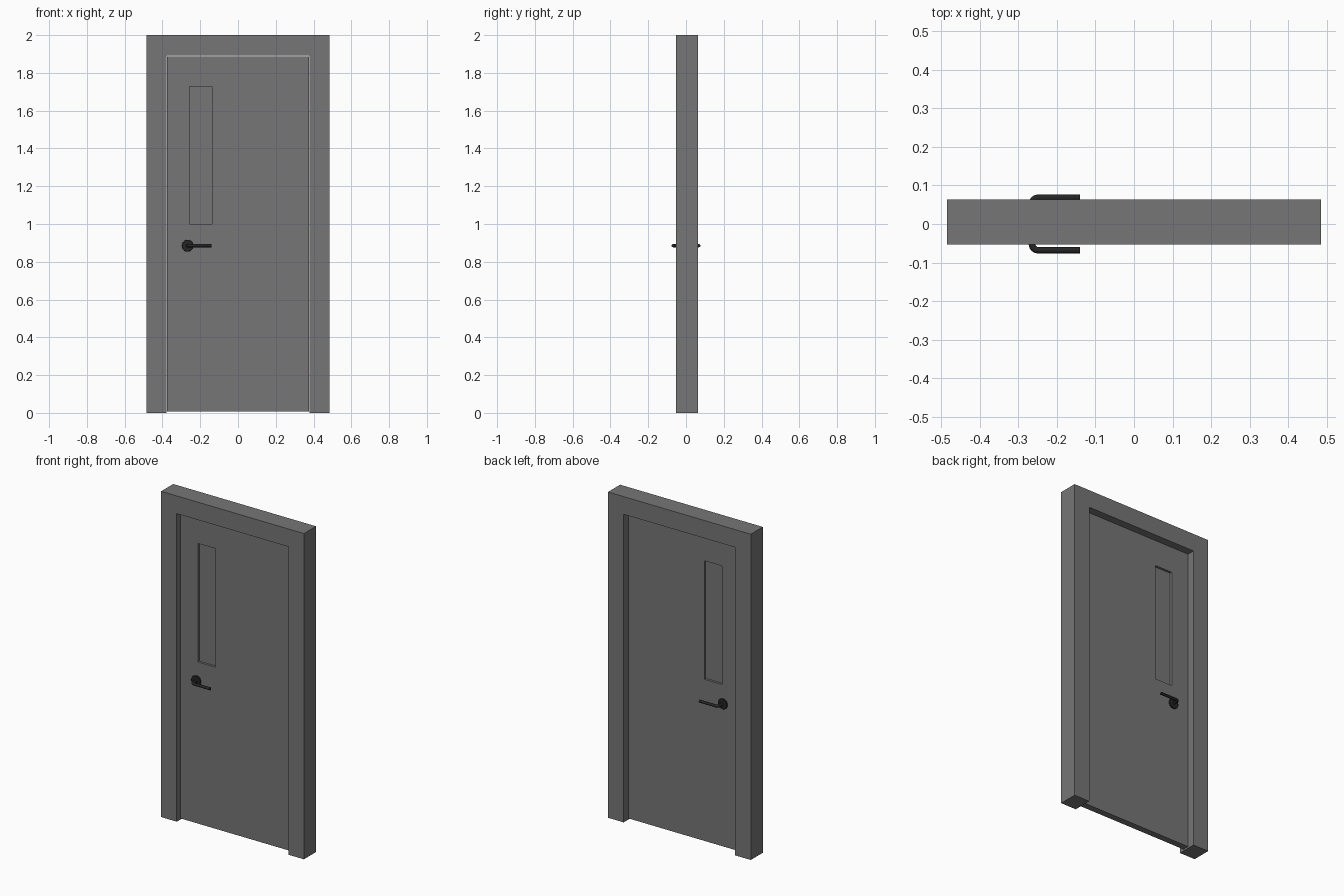
import bpy, bmesh, math
from mathutils import Vector

if "Cube" in bpy.data.objects:
    bpy.data.objects.remove(bpy.data.objects["Cube"])


def make_material(name, v):
    mat = bpy.data.materials.new(name)
    mat.diffuse_color = (v, v, v, 1)
    mat.use_nodes = True
    mat.node_tree.nodes["Principled BSDF"].inputs["Base Color"].default_value = mat.diffuse_color
    return mat


dark = make_material("dark_metal", 0.018)
grey = make_material("grey_paint", 0.18)


def add_object(name, bm, mat=grey):
    bmesh.ops.recalc_face_normals(bm, faces=bm.faces)
    me = bpy.data.meshes.new(name)
    bm.to_mesh(me)
    bm.free()
    ob = bpy.data.objects.new(name, me)
    bpy.context.collection.objects.link(ob)
    me.materials.append(mat)
    return ob


def extrude_along_y(bm, dy):
    ext = bmesh.ops.extrude_face_region(bm, geom=bm.faces[:])["geom"]
    verts = [v for v in ext if isinstance(v, bmesh.types.BMVert)]
    bmesh.ops.translate(bm, verts=verts, vec=(0, dy, 0))


def extrude_profile(name, pts, y0, y1):
    """Extrude an (x, z) outline along y."""
    bm = bmesh.new()
    bm.faces.new([bm.verts.new((x, y0, z)) for x, z in pts])
    extrude_along_y(bm, y1 - y0)
    return add_object(name, bm)


# Door frame: one continuous arch profile
W, H, OX, OZ = 0.485, 2.0, 0.379, 1.891
extrude_profile("door_frame", [(-W, 0), (-OX, 0), (-OX, OZ), (OX, OZ),
                               (OX, 0), (W, 0), (W, H), (-W, H)], -0.053, 0.064)

# Door leaf: ring of quads around the window opening
xs, zs = (-0.376, -0.258, -0.138, 0.376), (0.008, 1.0, 1.728, 1.888)
T = 0.02
bm = bmesh.new()
grid = [[bm.verts.new((x, -T, z)) for z in zs] for x in xs]
for i in range(3):
    for j in range(3):
        if (i, j) != (1, 1):
            bm.faces.new((grid[i][j], grid[i + 1][j], grid[i + 1][j + 1], grid[i][j + 1]))
extrude_along_y(bm, 2 * T)
add_object("door_leaf", bm)

# Window pane, set back from both door faces
x0, x1, z0, z1 = xs[1], xs[2], zs[1], zs[2]
extrude_profile("window_pane", [(x0, z0), (x1, z0), (x1, z1), (x0, z1)], -0.006, 0.006)


def handle(side, label):
    """Round rose plus a bent lever; side is -1 for front, 1 for back."""
    hx, hz, r = -0.265, 0.885, 0.0085
    # Rose: disc with a softened rim
    bpy.ops.mesh.primitive_cylinder_add(vertices=32, radius=0.031, depth=0.01,
                                        location=(hx - 0.002, side * (T + 0.005), hz),
                                        rotation=(math.pi / 2, 0, 0))
    rose = bpy.context.object
    rose.name = label + "_handle_rose"
    rose.data.materials.append(dark)
    bev = rose.modifiers.new("rim", 'BEVEL')
    bev.width, bev.segments = 0.002, 2
    bpy.ops.object.shade_smooth_by_angle()

    # Lever: round section swept along the neck, elbow and grip
    reach, bend, n = 0.068, 0.016, 16
    out, along, up = Vector((0, side, 0)), Vector((1, 0, 0)), Vector((0, 0, 1))
    path = [(Vector((hx, side * T, hz)), out)]
    for k in range(7):
        a = math.pi / 2 * k / 6
        p = Vector((hx, side * (reach - bend), hz))
        p += bend * ((1 - math.cos(a)) * along + math.sin(a) * out)
        path.append((p, math.cos(a) * out + math.sin(a) * along))
    path.append((Vector((-0.14, side * reach, hz)), along))
    bm = bmesh.new()
    rings = []
    for p, t in path:
        across = t.cross(up)
        angles = [2 * math.pi * k / n for k in range(n)]
        rings.append([bm.verts.new(p + r * (math.cos(a) * up + math.sin(a) * across))
                      for a in angles])
    for a, b in zip(rings, rings[1:]):
        for k in range(n):
            bm.faces.new((a[k], a[(k + 1) % n], b[(k + 1) % n], b[k]))
    bm.faces.new(rings[0])
    bm.faces.new(rings[-1])
    lever = add_object(label + "_handle_lever", bm, dark)
    bpy.ops.object.select_all(action='DESELECT')
    lever.select_set(True)
    bpy.context.view_layer.objects.active = lever
    bpy.ops.object.shade_smooth_by_angle()


# Matching handles on both faces
handle(-1, "front")
handle(1, "back")
